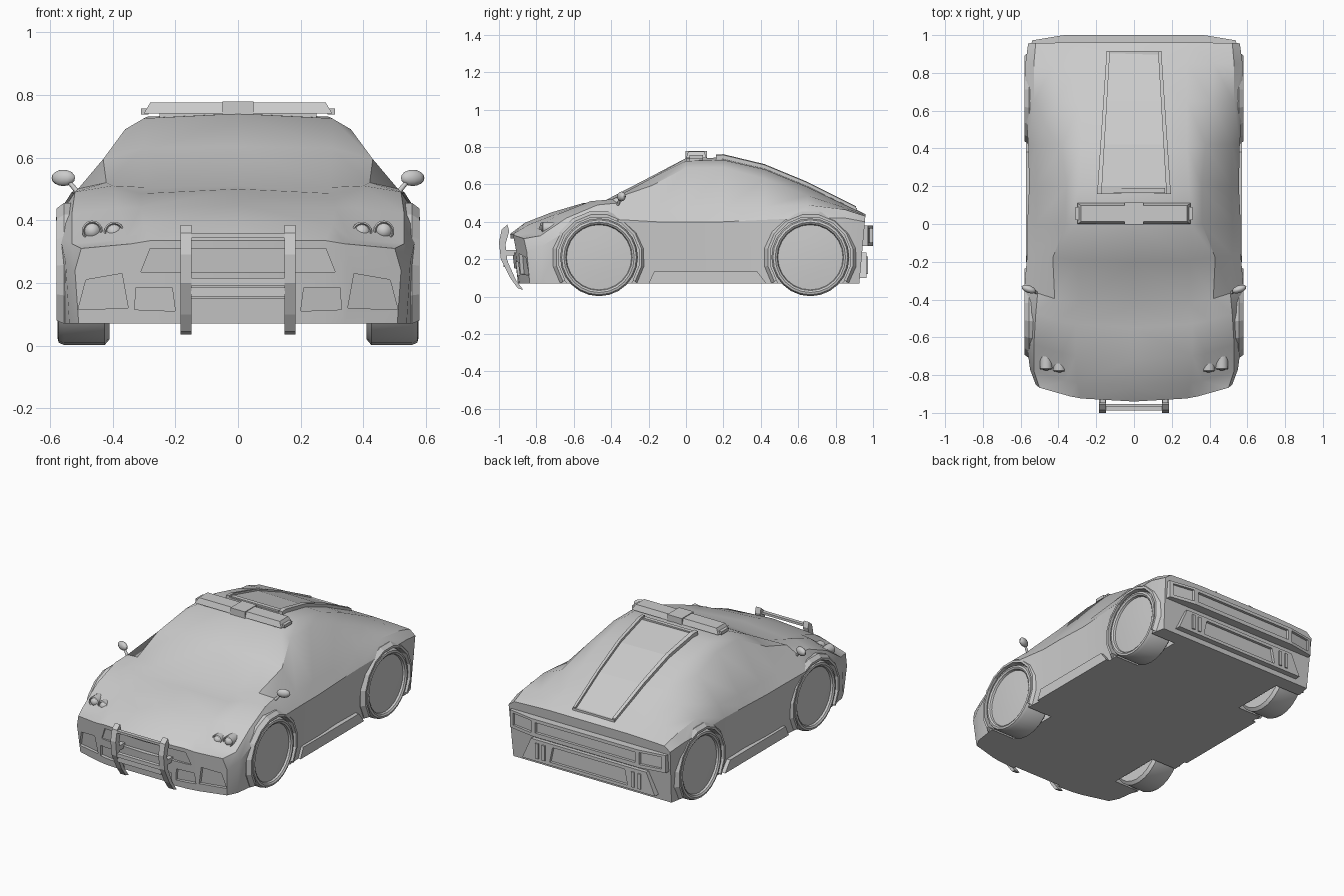
import bpy, bmesh
from math import sin, cos, pi, radians
from mathutils import Vector, Matrix

if "Cube" in bpy.data.objects:
    bpy.data.objects.remove(bpy.data.objects["Cube"])


def finish(name, bm, smooth=None):
    bmesh.ops.recalc_face_normals(bm, faces=bm.faces[:])
    me = bpy.data.meshes.new(name)
    bm.to_mesh(me)
    bm.free()
    ob = bpy.data.objects.new(name, me)
    bpy.context.collection.objects.link(ob)
    if smooth:
        shade(ob, smooth)
    return ob


def activate(ob):
    bpy.ops.object.select_all(action='DESELECT')
    ob.select_set(True)
    bpy.context.view_layer.objects.active = ob


def shade(ob, angle):
    activate(ob)
    bpy.ops.object.shade_smooth_by_angle(angle=radians(angle))


def add_prism(bm, pts, vec):
    a = [bm.verts.new(p) for p in pts]
    b = [bm.verts.new(Vector(p) + Vector(vec)) for p in pts]
    n = len(a)
    bm.faces.new(a)
    bm.faces.new(b[::-1])
    for i in range(n):
        bm.faces.new((a[i], a[(i + 1) % n], b[(i + 1) % n], b[i]))


def prism(name, pts, vec, mirror=False):
    bm = bmesh.new()
    add_prism(bm, pts, vec)
    if mirror:
        add_prism(bm, [(-p[0], p[1], p[2]) for p in pts], (-vec[0], vec[1], vec[2]))
    return finish(name, bm)


def box(name, x, y, z, mirror=False):
    pts = [(x[0], y[0], z[0]), (x[1], y[0], z[0]), (x[1], y[1], z[0]), (x[0], y[1], z[0])]
    return prism(name, pts, (0, 0, z[1] - z[0]), mirror)


def cut(ob, cutter):
    cutter.hide_render = True
    m = ob.modifiers.new('cut', 'BOOLEAN')
    m.operation, m.solver, m.object = 'DIFFERENCE', 'EXACT', cutter
    activate(ob)
    bpy.ops.object.modifier_apply(modifier=m.name)
    bpy.data.objects.remove(cutter)


def lathe(bm, profile, origin, segs, side=1):
    # profile of (x, radius), turned about the x axis
    rings = []
    for x, r in profile:
        rings.append([bm.verts.new((side * x, origin[0] + r * cos(2 * pi * k / segs),
                                    origin[1] + r * sin(2 * pi * k / segs))) for k in range(segs)])
    for a, b in zip(rings, rings[1:]):
        for k in range(segs):
            bm.faces.new((a[k], a[(k + 1) % segs], b[(k + 1) % segs], b[k]))
    bm.faces.new(rings[0])
    bm.faces.new(rings[-1])


# Body stations: y, belt x z, shoulder x z, ridge x z, inner x z, centre z
ST = [(-.94, .52, .24, .50, .31, .34, .325, .28, .335, .335),
      (-.86, .55, .27, .53, .325, .36, .34, .30, .385, .395),
      (-.72, .57, .36, .53, .42, .38, .44, .31, .44, .45),
      (-.55, .58, .40, .52, .49, .40, .51, .31, .485, .50),
      (-.44, .58, .41, .51, .50, .42, .52, .29, .505, .51),
      (-.20, .565, .40, .52, .46, .43, .595, .30, .63, .635),
      (.00, .565, .40, .52, .46, .36, .69, .30, .725, .74),
      (.20, .555, .40, .515, .46, .36, .69, .29, .73, .743),
      (.42, .56, .41, .52, .48, .38, .63, .28, .68, .69),
      (.65, .575, .42, .53, .49, .41, .54, .28, .585, .595),
      (.85, .575, .42, .53, .465, .42, .475, .28, .49, .495),
      (.96, .56, .40, .52, .43, .42, .435, .28, .44, .44)]
FLOOR = .07


def bend(x, y):
    return .07 * (abs(x) / .5) ** 2.5 * min(1, max(0, -y / .44))


def front_y(x, z):
    return -.94 + bend(x, -.94) + .12 * (.335 - z)


def deck_z(y):
    for a, b in zip(ST, ST[1:]):
        if a[0] <= y <= b[0]:
            return a[9] + (b[9] - a[9]) * (y - a[0]) / (b[0] - a[0])


bm = bmesh.new()
rows = []
for i, (y, bx, bz, sx, sz, rx, rz, hx, hz, cz) in enumerate(ST):
    sec = [(0, FLOOR), (hx, FLOOR), (rx, FLOOR), (bx - .012, FLOOR), (bx, bz), (sx, sz), (rx, rz), (hx, hz), (0, cz)]
    lean = .12 if i == 0 else .09 if i == len(ST) - 1 else 0
    sgn = 1 if i == 0 else -1
    rows.append([bm.verts.new((x, y + bend(x, y) + sgn * lean * (cz - z), z)) for x, z in sec])
for a, b in zip(rows, rows[1:]):
    for k in range(8):
        bm.faces.new((a[k], a[k + 1], b[k + 1], b[k]))
for r in (rows[0], rows[-1]):
    for idx in ((0, 1, 7, 8), (1, 2, 6, 7), (2, 3, 4, 5, 6)):
        bm.faces.new([r[k] for k in idx])
body = finish('body', bm)
m = body.modifiers.new('mirror', 'MIRROR')
activate(body)
bpy.ops.object.modifier_apply(modifier=m.name)
activate(body)
bpy.ops.object.mode_set(mode='EDIT')
bpy.ops.mesh.select_all(action='SELECT')
bpy.ops.mesh.normals_make_consistent(inside=False)
bpy.ops.object.mode_set(mode='OBJECT')

# Wheel wells
AXLES = ((-.465, .21), (.665, .21))
bm = bmesh.new()
for ax in AXLES:
    for s in (1, -1):
        lathe(bm, [(.39, .222), (.70, .222)], ax, 24, s)
cut(body, finish('well_cutter', bm))

# Front intakes and grille, cut into the nose
bm = bmesh.new()
for pts in (((.20, .11), (.33, .115), (.325, .185), (.21, .185)),
            ((.35, .12), (.51, .115), (.485, .21), (.37, .23))):
    for s in (1, -1):
        add_prism(bm, [(s * x, front_y(x, z) + .02, z) for x, z in pts], (0, -.15, 0))
for pts in (((-.31, .235), (.31, .235), (.28, .31), (-.28, .31)),
            ((-.17, .05), (.17, .05), (.17, .15), (-.17, .15))):
    add_prism(bm, [(x, front_y(.2, z) + .02, z) for x, z in pts], (0, -.15, 0))
cut(body, finish('intake_cutter', bm))
shade(body, 28)

# Wheels and arch flares
TYRE = [(.41, .19), (.425, .208), (.555, .208), (.572, .2), (.575, .188), (.568, .178), (.556, .174), (.562, .09), (.563, .02)]
for label, ax in zip(('front', 'rear'), AXLES):
    for s, side in ((1, 'left'), (-1, 'right')):
        bm = bmesh.new()
        lathe(bm, TYRE, ax, 24, s)
        finish(f'{label}_{side}_wheel', bm, 35)
        bm = bmesh.new()
        prev = None
        for k in range(12):
            t = radians(-34 + 248 * k / 11)
            ring = [bm.verts.new((s * x, ax[0] + r * cos(t), ax[1] + r * sin(t)))
                    for x, r in ((.53, .218), (.579, .218), (.579, .232), (.555, .25), (.53, .25))]
            if prev:
                for j in range(5):
                    bm.faces.new((prev[j], prev[(j + 1) % 5], ring[(j + 1) % 5], ring[j]))
            else:
                bm.faces.new(ring)
            prev = ring
        bm.faces.new(prev)
        finish(f'{label}_{side}_arch_flare', bm)

# Side sills
prism('side_sills', [(.53, -.20, .07), (.53, -.17, .135), (.53, .38, .135), (.53, .43, .07)], (.043, 0, 0), True)

# Headlamps: ring with domed lens
for i, (x, z) in enumerate(((.395, .362), (.465, .366))):
    for s in (1, -1):
        bm = bmesh.new()
        lathe(bm, [(-.05, .033), (.035, .033), (.04, .028), (.032, .024), (.042, .016), (.046, .005)], (0, 0), 16)
        bm.transform(Matrix.Translation((s * x, -.74 + .01 * i, z)) @ Matrix.Rotation(-pi / 2, 4, 'Z'))
        finish('headlamp', bm, 35)

# Bull bar
BAR = [(-.955, .385), (-.985, .36), (-1, .29), (-.99, .20), (-.94, .10), (-.90, .045), (-.87, .035),
       (-.91, .09), (-.955, .19), (-.965, .28), (-.945, .35)]
prism('bull_bar_uprights', [(.148, y, z) for y, z in BAR], (.036, 0, 0), True)
for z0, z1, y in ((.343, .357, -.975), (.192, .215, -.975), (.157, .187, -.965)):
    box('bull_bar_crossbar', (-.15, .15), (y - .012, y + .012), (z0, z1))
box('bull_bar_brackets', (.152, .18), (-.97, -.90), (.22, .25), True)

# Roof light bar
box('light_bar_mount', (-.25, .25), (.02, .09), (.70, .75))
bm = bmesh.new()
bmesh.ops.create_cube(bm, size=1)
for v in bm.verts:
    top = v.co.z > 0
    v.co = (v.co.x * (.56 if top else .60), .055 + v.co.y * (.085 if top else .11), .775 if top else .741)
finish('light_bar', bm)
box('light_bar_centre', (-.05, .05), (-.003, .113), (.738, .779))
box('light_bar_ends', (.285, .31), (.02, .09), (.738, .757), True)

# Rear deck panel with raised rails
YS = [.16, .2, .31, .42, .535, .65, .75, .85, .91]


def strip(name, x0, x1, lift, sides):
    # x0/x1 are fractions of the tapering panel half-width
    bm = bmesh.new()
    for s in sides:
        prev = None
        for y in YS:
            w = .195 - .05 * (y - .16) / .75
            z = deck_z(y)
            ring = [bm.verts.new((s * w * f, y, z + h)) for f, h in
                    ((x0, -.03), (x1, -.03), (x1, lift - .004), (x0, lift))]
            if prev:
                for j in range(4):
                    bm.faces.new((prev[j], prev[(j + 1) % 4], ring[(j + 1) % 4], ring[j]))
            else:
                bm.faces.new(ring)
            prev = ring
        bm.faces.new(prev)
    return finish(name, bm)


strip('deck_panel', -.95, .95, .006, (1,))
strip('deck_rails', .88, 1, .018, (1, -1))
zf, zr = deck_z(.17), deck_z(.9)
box('deck_panel_front_bar', (-.165, .165), (.165, .19), (zf - .02, zf + .013))
box('deck_panel_rear_bar', (-.145, .145), (.895, .915), (zr - .04, zr + .004))

# Wing mirrors
for s in (1, -1):
    bm = bmesh.new()
    bmesh.ops.create_uvsphere(bm, u_segments=12, v_segments=8, radius=1)
    bm.transform(Matrix.Translation((s * .557, -.345, .535)) @ Matrix.Rotation(s * .35, 4, 'Z')
                 @ Matrix.Diagonal((.04, .02, .026, 1)))
    finish('mirror_head', bm, 50)
    a, b = Vector((s * .50, -.37, .475)), Vector((s * .545, -.35, .53))
    bm = bmesh.new()
    bmesh.ops.create_cone(bm, cap_ends=True, segments=8, radius1=.009, radius2=.007, depth=(b - a).length)
    bm.transform(Matrix.Translation((a + b) / 2) @ (b - a).to_track_quat('Z', 'Y').to_matrix().to_4x4())
    finish('mirror_stalk', bm, 50)

# Rear light band with recessed lamps
band = prism('rear_light_band', [(-.545, .93, .27), (.545, .93, .27), (.54, .972, .27), (.37, 1, .27),
                                 (-.37, 1, .27), (-.54, .972, .27)], (0, 0, .11))
bm = bmesh.new()
for s in (1, -1):
    add_prism(bm, [(s * .375, .982, .29), (s * .515, .962, .29), (s * .515, .962, .365), (s * .375, .982, .365)],
              (0, .1, 0))
add_prism(bm, [(-.345, .983, .295), (.345, .983, .295), (.345, .983, .36), (-.345, .983, .36)], (0, .1, 0))
cut(band, finish('lamp_cutter', bm))

# Rear bumper, framed diffuser
bumper = prism('rear_bumper', [(-.46, .90, .10), (.46, .90, .10), (.40, .90, .235), (-.40, .90, .235)], (0, .065, 0))
cut(bumper, prism('diffuser_cutter', [(-.27, .948, .12), (.27, .948, .12), (.25, .948, .215), (-.25, .948, .215)],
                  (0, .1, 0)))
for x in (.30, .345):
    box('rear_bumper_fins', (x, x + .02), (.93, .973), (.12, .215), True)
